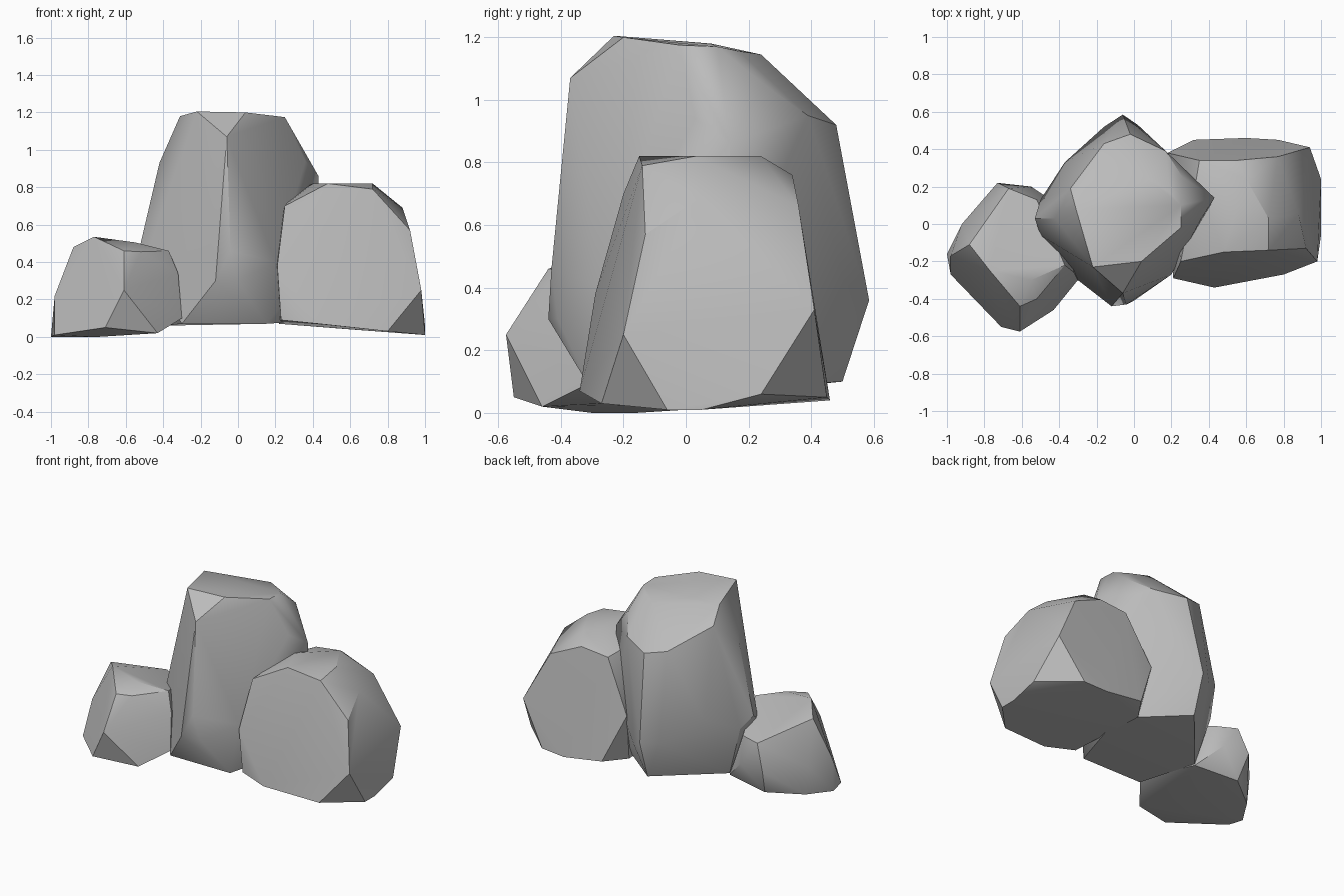
import bpy
import bmesh
import math
from mathutils import Vector

cube = bpy.data.objects.get("Cube")
if cube:
    bpy.data.objects.remove(cube, do_unlink=True)

stone = bpy.data.materials.new("grey stone")
stone.use_nodes = True
stone.diffuse_color = (0.5, 0.5, 0.5, 1)
bsdf = stone.node_tree.nodes["Principled BSDF"]
bsdf.inputs["Base Color"].default_value = (0.5, 0.5, 0.5, 1)
bsdf.inputs["Roughness"].default_value = 0.9


def boulder(name, corners):
    """Chiselled boulder: the convex hull of its corners, nearly flat facets merged."""
    bm = bmesh.new()
    for corner in corners:
        bm.verts.new(Vector(corner))
    hull = bmesh.ops.convex_hull(bm, input=bm.verts)
    loose = {v for v in hull["geom_interior"] + hull["geom_unused"]
             if isinstance(v, bmesh.types.BMVert)}
    bmesh.ops.delete(bm, geom=list(loose), context="VERTS")
    bmesh.ops.dissolve_limit(bm, angle_limit=math.radians(4),
                             verts=bm.verts, edges=bm.edges)
    bmesh.ops.recalc_face_normals(bm, faces=bm.faces)
    mesh = bpy.data.meshes.new(name)
    bm.to_mesh(mesh)
    bm.free()
    mesh.materials.append(stone)
    obj = bpy.data.objects.new(name, mesh)
    bpy.context.collection.objects.link(obj)
    bpy.ops.object.select_all(action="DESELECT")
    obj.select_set(True)
    bpy.context.view_layer.objects.active = obj
    bpy.ops.object.shade_smooth_by_angle(angle=math.radians(30))
    return obj


# Tall boulder: crown, shoulders, waist, foot
boulder("tall_boulder", [
    (-.22, -.23, 1.205), (.04, -.2, 1.2), (-.31, .08, 1.18), (.25, -.02, 1.175),
    (.25, .1, 1.17), (.19, .17, 1.155), (.08, .24, 1.145),
    (-.06, -.37, 1.07), (-.34, .19, 1.08), (.26, .25, 1.05),
    (-.16, .43, .95), (-.02, .48, .92), (.17, .39, .95), (.43, .14, .86), (.36, .03, .94),
    (-.42, .03, .93), (-.53, .03, .46), (-.5, .13, .4), (-.5, -.06, .4), (-.37, .33, .5),
    (-.06, .585, .36), (-.16, .52, .36), (.02, .53, .3), (.43, .14, .4), (.2, -.27, .4),
    (-.12, -.44, .3), (-.04, -.43, .46), (0, -.41, .3),
    (-.3, -.3, .07), (.15, -.3, .07), (-.06, .5, .1), (.3, .2, .08), (-.4, .1, .06),
])

# Broad boulder: front facet, crown, back facet, side and foot
boulder("broad_boulder", [
    (.92, -.13, .57), (.98, -.2, .25), (.8, -.27, .03), (.43, -.34, .07), (.21, -.29, .38),
    (.23, -.28, .09), (.25, -.2, .7), (.48, -.15, .82), (.72, -.14, .79),
    (.4, .05, .82), (.72, .03, .82), (.6, .24, .82), (.31, .1, .77),
    (.35, .34, .74), (.55, .34, .76), (.77, .36, .66), (.94, .41, .33), (.88, .05, .69),
    (.6, .46, .04), (.32, .45, .08), (.18, .38, .4), (.77, .45, .05),
    (1, .24, .06), (1, .05, .01), (1, -.06, .01), (.22, .3, .07),
])

# Small boulder: crown sloping to the back, girdle and foot
boulder("small_boulder", [
    (-.77, -.25, .535), (-.88, -.11, .48), (-.67, .19, .37), (-.52, .13, .36),
    (-.55, -.3, .505), (-.37, -.22, .46), (-.61, -.44, .46), (-.52, -.4, .455),
    (-.61, -.575, .25), (-.98, -.17, .22), (-.92, 0, .2), (-.73, .22, .2), (-.55, .2, .2),
    (-.32, -.26, .34), (-.3, -.3, .1), (-.43, -.46, .02), (-.71, -.55, .05),
    (-.98, -.27, .01), (-1, -.16, 0), (-.75, -.3, 0), (-.9, 0, .01), (-.7, .15, .03),
    (-.4, .1, .05),
])
